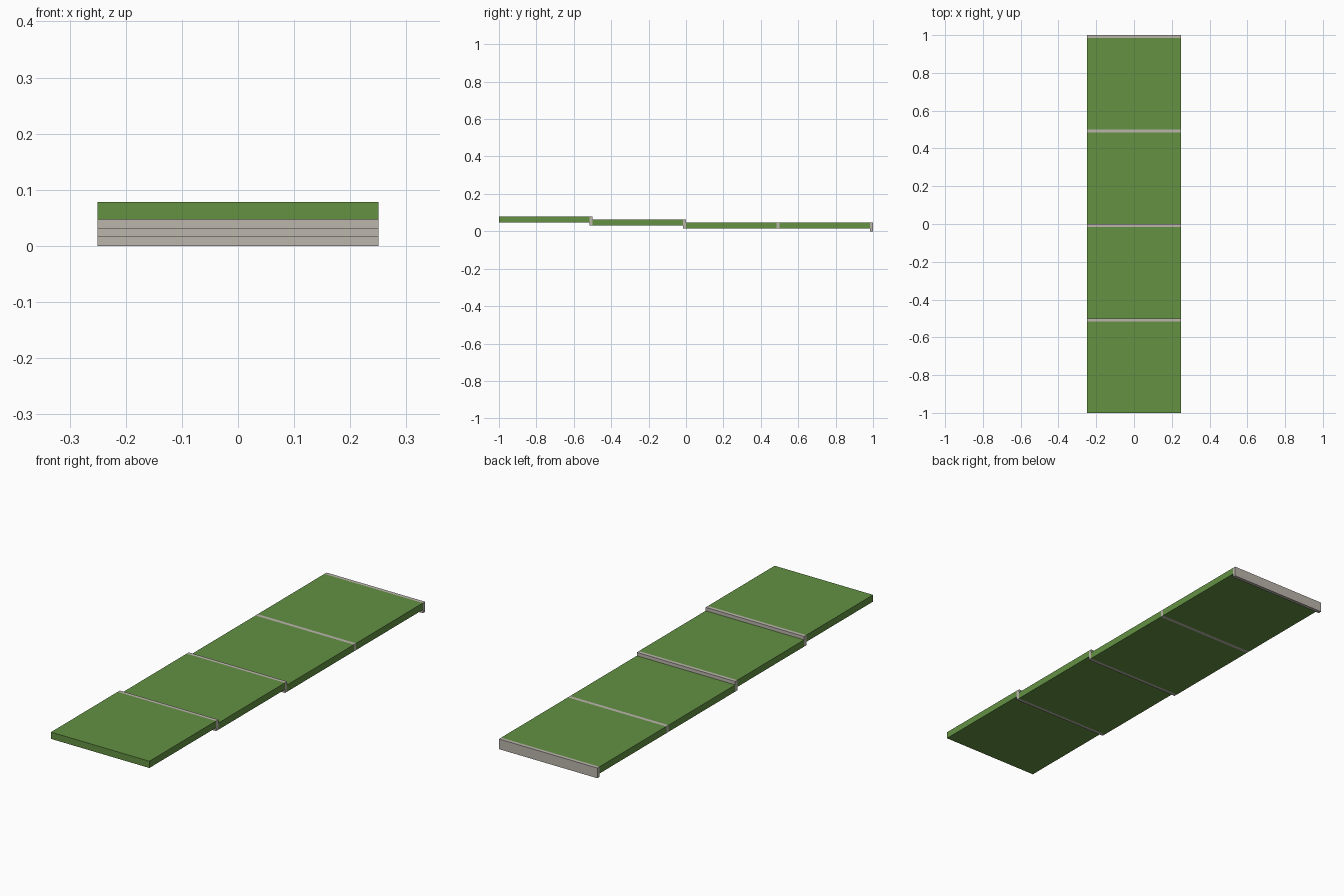
import bpy

if "Cube" in bpy.data.objects:
    bpy.data.objects.remove(bpy.data.objects["Cube"], do_unlink=True)


def material(name, rgb):
    m = bpy.data.materials.new(name)
    m.use_nodes = True
    m.diffuse_color = (*rgb, 1)
    m.node_tree.nodes["Principled BSDF"].inputs["Base Color"].default_value = (*rgb, 1)
    return m


grass = material("grass_green", (0.125, 0.285, 0.055))
stone = material("stone_grey", (0.50, 0.465, 0.415))

HALF_WIDTH = 0.25
THICK = 0.031    # slab thickness
STEP = 0.0157    # drop between levels
EDGE = 0.016     # riser depth


def box(name, y0, y1, z0, z1, mat):
    bpy.ops.mesh.primitive_cube_add(size=1, location=(0, (y0 + y1) / 2, (z0 + z1) / 2))
    ob = bpy.context.object
    ob.name = name
    ob.scale = (2 * HALF_WIDTH, y1 - y0, z1 - z0)
    bpy.ops.object.transform_apply(location=False, rotation=False, scale=True)
    ob.data.materials.append(mat)


# Four lawn terraces, each closed at the back by a stone riser;
# the two rear terraces share one level
levels = [3, 2, 1, 1]
below = levels[1:] + [0]
for i, (level, lower) in enumerate(zip(levels, below)):
    start = -1 + i * 0.5
    end = start + 0.5
    bottom = level * STEP
    top = bottom + THICK
    box(f"lawn_terrace_{i + 1}", start, end - EDGE, bottom, top, grass)
    box(f"stone_riser_{i + 1}", end - EDGE, end, lower * STEP, top, stone)
